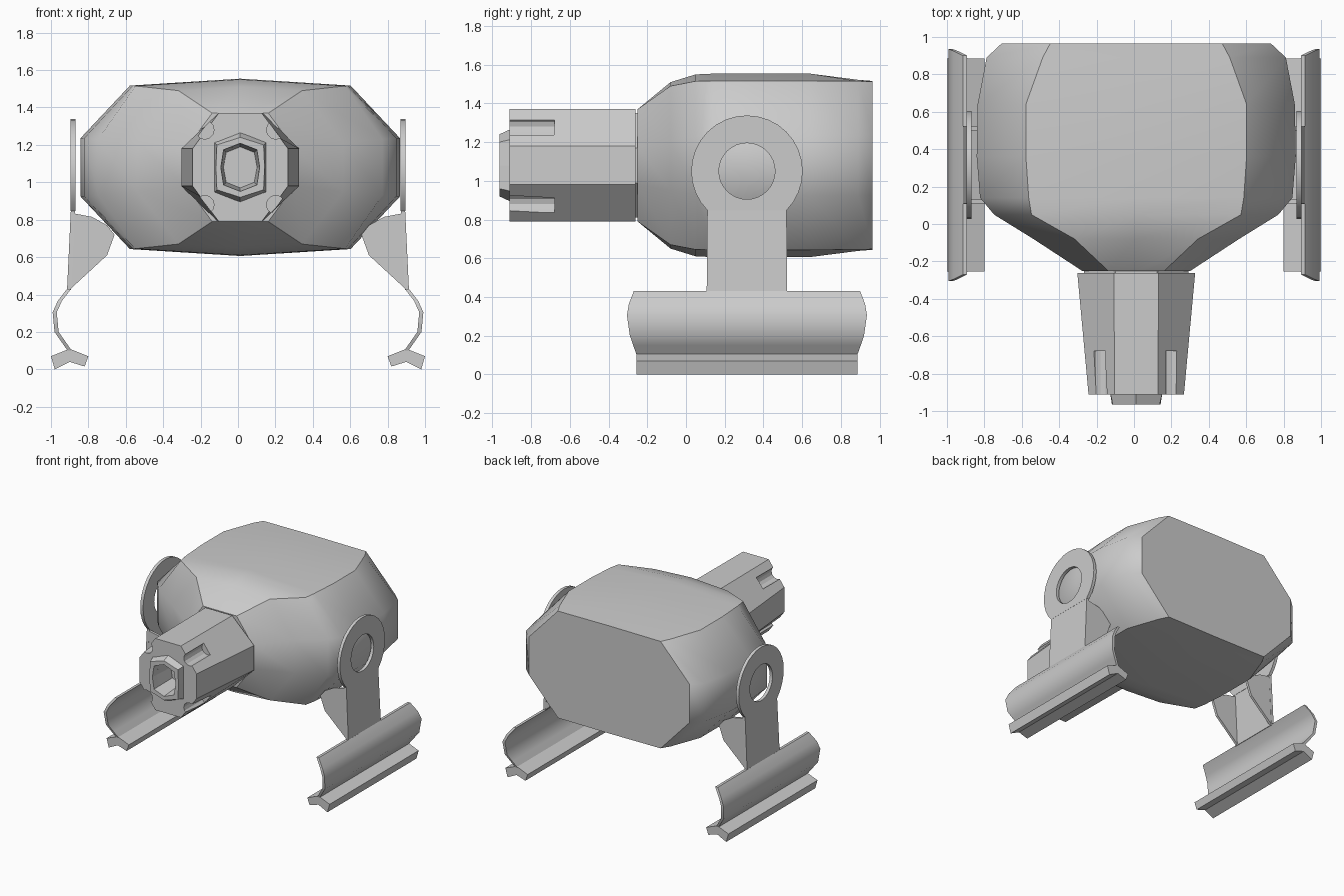
import bpy, bmesh
from math import sin, cos, pi

if "Cube" in bpy.data.objects:
    bpy.data.objects.remove(bpy.data.objects["Cube"])

CX, CZ = 0.012, 1.08      # axis of body and barrel


def loft(name, rings, closed=False):
    """Skin a list of equal-length point rings; cap the ends unless closed."""
    bm = bmesh.new()
    vs = [[bm.verts.new(p) for p in r] for r in rings]
    n, m = len(rings[0]), len(rings)
    for i in range(m if closed else m - 1):
        a, b = vs[i], vs[(i + 1) % m]
        for k in range(n):
            bm.faces.new((a[k], a[(k + 1) % n], b[(k + 1) % n], b[k]))
    if not closed:
        bm.faces.new(vs[0])
        bm.faces.new(vs[-1])
    bmesh.ops.recalc_face_normals(bm, faces=bm.faces[:])
    me = bpy.data.meshes.new(name)
    bm.to_mesh(me)
    bm.free()
    ob = bpy.data.objects.new(name, me)
    bpy.context.collection.objects.link(ob)
    return ob


def activate(ob):
    bpy.ops.object.select_all(action='DESELECT')
    ob.select_set(True)
    bpy.context.view_layer.objects.active = ob


def smooth(ob, angle=30):
    activate(ob)
    bpy.ops.object.shade_smooth_by_angle(angle=angle * pi / 180)


def cut(ob, cutter):
    mod = ob.modifiers.new("cut", 'BOOLEAN')
    mod.operation, mod.solver, mod.object = 'DIFFERENCE', 'EXACT', cutter
    activate(ob)
    bpy.ops.object.modifier_apply(modifier=mod.name)


def mirror(ob):
    ob.modifiers.new("mirror", 'MIRROR')


def octo(y, tx, sx, hz, sz, ridge=0.0):
    """Chamfered box section with a slight ridge at top and bottom."""
    pts = [(0, hz + ridge), (tx, hz), (sx, sz), (sx, -sz), (tx, -hz),
           (0, -hz - ridge), (-tx, -hz), (-sx, -sz), (-sx, sz), (-tx, hz)]
    return [(CX + x, y, CZ + z) for x, z in pts]


def star8(y, top, dx, dz, side):
    """Eight-sided ring with a point at the top."""
    pts = [(0, top), (dx, dz), (side, 0), (dx, -dz),
           (0, -top), (-dx, -dz), (-side, 0), (-dx, dz)]
    return [(CX + x, y, CZ + z) for x, z in pts]


# Body: chamfered section swelling from the barrel root to the back
body = loft("body", [octo(*s) for s in [
    (-0.25, 0.15, 0.29, 0.29, 0.10, 0.0),
    (-0.08, 0.33, 0.55, 0.41, 0.13, 0.02),
    (0.05, 0.56, 0.76, 0.435, 0.15, 0.035),
    (0.14, 0.575, 0.835, 0.437, 0.155, 0.037),
    (0.36, 0.59, 0.853, 0.437, 0.157, 0.037),
    (0.64, 0.59, 0.848, 0.437, 0.157, 0.037),
    (0.89, 0.50, 0.80, 0.435, 0.155, 0.007),
    (0.965, 0.46, 0.72, 0.433, 0.155, 0.003)]])
smooth(body, 60)
last = len(body.data.vertices) - 10
for e in body.data.edges:
    a, b = e.vertices
    along = a % 10 == b % 10 and a % 10 in (1, 4, 6, 9)
    rim = max(a, b) < 10 or min(a, b) >= last
    e.use_edge_sharp = along or rim

# Collar between body and barrel
collar = loft("collar", [octo(y, 0.11, 0.28, 0.27, 0.09) for y in (-0.27, -0.24)])

# Barrel: tapering octagon with four corner grooves
barrel = loft("barrel", [octo(-0.262, 0.12, 0.315, 0.29, 0.10),
                         octo(-0.912, 0.115, 0.255, 0.29, 0.10)])
for sx in (-1, 1):
    for sz in (-1, 1):
        groove = loft("groove_cutter", [
            [(CX + sx * 0.19 + 0.05 * cos(k * pi / 6), y,
              CZ + sz * 0.2 + 0.05 * sin(k * pi / 6)) for k in range(12)]
            for y in (-1.0, -0.68)])
        cut(barrel, groove)
        bpy.data.objects.remove(groove)

# Muzzle ring and bore
muzzle = loft("muzzle", [star8(-0.90, 0.19, 0.14, 0.135, 0.14),
                         star8(-0.965, 0.16, 0.125, 0.12, 0.13)])
bore = loft("bore_cutter", [star8(-0.98, 0.13, 0.09, 0.095, 0.105),
                            star8(-0.75, 0.11, 0.075, 0.08, 0.09)])
cut(barrel, bore)
cut(muzzle, bore)
bpy.data.objects.remove(bore)

# Arm ring: annulus with a flat lower chord where the neck joins
YC, ZC, N = 0.315, 1.05, 32
R, HOLE = 0.288, 0.145
CHORD = ZC - R * sin(pi / 4)


def arc(x, r):
    return [(x, YC + r * cos(k * 2 * pi / N), max(CHORD, ZC + r * sin(k * 2 * pi / N)))
            for k in range(N)]


ring = loft("arm_ring", [arc(0.87, R), arc(0.895, R), arc(0.895, HOLE), arc(0.87, HOLE)],
            closed=True)
smooth(ring)
mirror(ring)


def strip(name, stations):
    """Sheet following (x, z, half width in y) stations."""
    t = 0.011
    ob = loft(name, [[(x - t, YC - h, z), (x + t, YC - h, z),
                      (x + t, YC + h, z), (x - t, YC + h, z)] for x, z, h in stations])
    smooth(ob, 50)
    mirror(ob)


# Arm neck and the curved foot plate below it
strip("arm_neck", [(0.883, CHORD, 0.205), (0.903, 0.425, 0.208)])
strip("foot_plate", [(0.903, 0.43, 0.585), (0.953, 0.365, 0.61), (0.98, 0.305, 0.62),
                     (0.97, 0.2, 0.605), (0.935, 0.15, 0.588), (0.9, 0.10, 0.57)])

# Foot rail: bent bar
RAIL = [(0.80, 0.07), (0.9, 0.11), (1.0, 0.07), (0.98, 0.0), (0.9, 0.04), (0.82, 0.015)]
mirror(loft("foot_rail", [[(x, y, z) for x, z in RAIL] for y in (-0.255, 0.885)]))

# Gusset fins inside each arm, at both neck edges
FIN = [(0.885, 0.835), (0.78, 0.815), (0.70, 0.77), (0.66, 0.72), (0.70, 0.61), (0.895, 0.43)]
for label, y in (("front", 0.11), ("rear", 0.50)):
    mirror(loft(label + "_gusset", [[(x, yy, z) for x, z in FIN] for yy in (y, y + 0.02)]))
